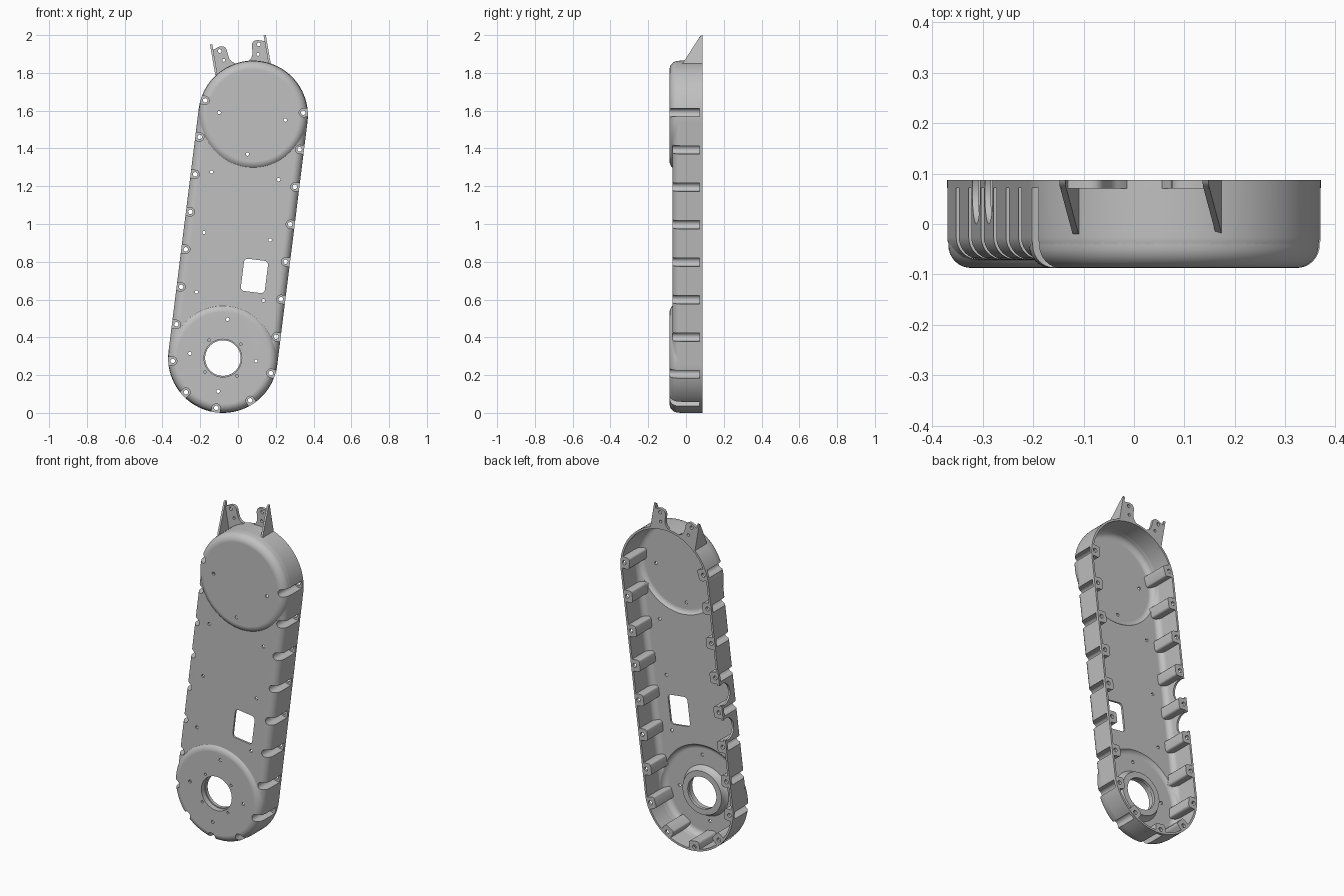
import bpy, bmesh, math
from mathutils import Vector

old = bpy.data.objects.get("Cube")
if old:
    bpy.data.objects.remove(old, do_unlink=True)

# Main layout: two round ends joined by a tilted straight body
LOW, HIGH = Vector((-0.08, 0.29)), Vector((0.08, 1.575))
R, WALL, BACK = 0.29, 0.012, 0.087
PLATE, DISC, FILLET = -0.071, -0.087, 0.045
LENGTH = (HIGH - LOW).length
ALONG = (HIGH - LOW) / LENGTH
SIDE = Vector((ALONG.y, -ALONG.x))

paint = bpy.data.materials.new("casting grey")
paint.use_nodes = True
GREY = (0.53, 0.53, 0.53, 1)
paint.diffuse_color = GREY
paint.node_tree.nodes["Principled BSDF"].inputs["Base Color"].default_value = GREY


def finish_mesh(name, bm):
    bmesh.ops.recalc_face_normals(bm, faces=bm.faces)
    mesh = bpy.data.meshes.new(name)
    bm.to_mesh(mesh)
    bm.free()
    mesh.materials.append(paint)
    obj = bpy.data.objects.new(name, mesh)
    bpy.context.collection.objects.link(obj)
    return obj


def add_loft(bm, rings):
    loops = [[bm.verts.new(p) for p in ring] for ring in rings]
    for a, b in zip(loops, loops[1:]):
        for i in range(len(a)):
            j = (i + 1) % len(a)
            bm.faces.new((a[i], a[j], b[j], b[i]))
    bm.faces.new(loops[0])
    bm.faces.new(loops[-1])


def rounded_case(name, shapes, front, back, radius, fillet):
    """Pills or discs with a filleted front edge."""
    bm = bmesh.new()
    for c0, c1 in shapes:
        profile = [(radius, back)]
        for k in range(9):
            a = math.pi / 2 * k / 8
            profile.append((radius - fillet * (1 - math.cos(a)),
                            front + fillet * (1 - math.sin(a))))
        rings = []
        for r, y in profile:
            ring = []
            for c, start in ((c1, 0), (c0, math.pi)):
                for k in range(49):
                    if c0 == c1 and k == 48:
                        continue
                    a = start + math.pi * k / 48
                    p = c + r * (math.cos(a) * SIDE + math.sin(a) * ALONG)
                    ring.append((p.x, y, p.y))
            rings.append(ring)
        add_loft(bm, rings)
    return finish_mesh(name, bm)


def front_frame(a, b, c):
    return Vector((a, c, b))


def prisms(name, items):
    """Extruded outlines: each item is (points, low, high, frame)."""
    bm = bmesh.new()
    for pts, lo, hi, frame in items:
        add_loft(bm, [[frame(a, b, c) for a, b in pts] for c in (lo, hi)])
    return finish_mesh(name, bm)


def circle(cx, cy, r, n=20):
    return [(cx + r * math.cos(2 * math.pi * k / n),
             cy + r * math.sin(2 * math.pi * k / n)) for k in range(n)]


def boolean(target, tool, op="DIFFERENCE"):
    mod = target.modifiers.new("cut", "BOOLEAN")
    mod.operation, mod.object, mod.solver = op, tool, "MANIFOLD"
    bpy.context.view_layer.objects.active = target
    bpy.ops.object.modifier_apply(modifier=mod.name)


# Bolt positions around the rim
sites = [LOW + ALONG * (1.347 - 0.2 * k) + SIDE * s * R
         for s, n in ((-1, 8), (1, 7)) for k in range(n)]
sites += [Vector(p) for p in ((-0.275, 0.11), (-0.115, 0.03), (0.065, 0.065), (0.175, 0.21))]
bolts = []
for p in sites:
    t = min(max((p - LOW).dot(ALONG), 0), LENGTH)
    axis = LOW + ALONG * t
    out = (p - axis).normalized()
    bolts.append((axis + out * (R - 0.024), out))


def place(centre, out, pts):
    across = Vector((-out.y, out.x))
    return [tuple(centre + across * a + out * b) for a, b in pts]


# Outlines open outward: a round-ended pocket and the boxier boss behind it
POCKET = [(0.022 * math.cos(math.pi * k / 12), -0.022 * math.sin(math.pi * k / 12))
          for k in range(13)] + [(-0.022, 0.09), (0.022, 0.09)]
half = [(0.036, 0.09), (0.034, -0.018), (0.031, -0.028), (0.023, -0.034)]
BOSS = half + [(-a, b) for a, b in reversed(half)]

ends = ((LOW, LOW), (HIGH, HIGH))

# Inner cavity, leaving raised bosses behind the bolt pockets
cavity = rounded_case("cavity_cutter", ((LOW, HIGH),), PLATE + WALL, 0.12, R - WALL, FILLET - WALL)
cavity_discs = rounded_case("cavity_disc_cutter", ends, DISC + WALL, 0.05, R - WALL - 0.002, FILLET - WALL)
bosses = prisms("boss_cutter", [(place(c, o, BOSS), -0.2, 0.2, front_frame) for c, o in bolts])
boolean(cavity, cavity_discs, "UNION")
boolean(cavity, bosses)

# Outer case with raised round faces
case = rounded_case("chain_case", ((LOW, HIGH),), PLATE, BACK, R, FILLET)
discs = rounded_case("raised_discs", ends, DISC, 0.05, R - 0.002, FILLET)
boolean(case, discs, "UNION")
boolean(case, cavity)
pockets = prisms("pocket_cutter", [(place(c, o, POCKET), -0.2, 0.071, front_frame) for c, o in bolts])
boolean(case, pockets)

# Flared collar around the shaft opening
bm = bmesh.new()
add_loft(bm, [[(x, y, z) for x, z in circle(LOW.x, LOW.y, r, 64)]
              for r, y in ((0.15, -0.08), (0.147, -0.073), (0.138, -0.064), (0.132, -0.052), (0.128, -0.036))])
collar = finish_mesh("collar_tool", bm)
boolean(case, collar, "UNION")

# Window, shaft opening and all round holes
window = []
for i, (sx, sy) in enumerate(((1, 1), (-1, 1), (-1, -1), (1, -1))):
    for k in range(7):
        a = math.pi / 2 * (i + k / 6)
        p = (Vector((0.087, 0.725)) + SIDE * (sx * 0.044 + 0.02 * math.cos(a))
             + ALONG * (sy * 0.066 + 0.02 * math.sin(a)))
        window.append(tuple(p))
outlines = [window, circle(LOW.x, LOW.y, 0.094, 64)]
outlines += [circle(c.x, c.y, 0.012) for c, o in bolts]
for x, z in ((-0.1, 1.59), (0.25, 1.55), (0.05, 1.37), (-0.14, 1.275), (0.215, 1.235),
             (-0.18, 0.955), (0.17, 0.915), (-0.22, 0.64), (0.135, 0.595),
             (-0.055, 0.495), (-0.255, 0.315), (0.095, 0.275), (-0.105, 0.115)):
    outlines.append(circle(x, z, 0.009))
holes = prisms("hole_cutter", [(o, -0.2, 0.2, front_frame) for o in outlines])
boolean(case, holes)

# Blind screw holes and a shallow counterbore around the shaft opening
blind = [circle(LOW.x, LOW.y, 0.1, 64)]
for k in range(4):
    a = math.radians(38 + 90 * k)
    blind.append(circle(LOW.x + 0.12 * math.cos(a), LOW.y + 0.12 * math.sin(a), 0.007))
blind_holes = prisms("blind_hole_cutter", [(o, -0.2, -0.055, front_frame) for o in blind])
boolean(case, blind_holes)


# Two round notches in the right wall
def wall_frame(a, b, c):
    p = LOW + ALONG * a + SIDE * c
    return Vector((p.x, b, p.y))


notches = prisms("notch_cutter", [(circle(t, 0.062, 0.062, 40), -0.4, -0.2, wall_frame)
                                  for t in (0.447, 0.647)])
boolean(case, notches)

# Mirrored mounting ears on a tilted axis
EAR, EAR_X, EAR_UP = Vector((0.0125, 1.9)), Vector((0.985, 0.17)), Vector((-0.17, 0.985))


def ear_frame(s):
    def frame(w, h, y):
        p = EAR + EAR_X * s * w + EAR_UP * h
        return Vector((p.x, y, p.y))
    return frame


plate = [(0.148, -0.1), (0.148, 0.066), (0.137, 0.046), (0.12, 0.052), (0.1, 0.058), (0.083, 0.056),
         (0.072, 0.047), (0.067, 0.032), (0.066, 0.01), (0.062, -0.015), (0.052, -0.032),
         (0.035, -0.044), (0.03, -0.1)]
gusset = [(BACK, 0.076), (BACK, -0.15), (-0.02, -0.15), (-0.02, -0.08), (0.075, 0.07)]
frames = [ear_frame(s) for s in (1, -1)]
ear_plates = prisms("ear_plates", [(plate, 0.07, BACK, f) for f in frames])
ear_gussets = prisms("ear_gussets", [
    (gusset, 0.138, 0.15, lambda y, h, w, f=f: f(w, h, y)) for f in frames])
ear_holes = prisms("ear_hole_cutter", [(circle(w, h, r), 0, 0.2, f) for f in frames
                                       for w, h, r in ((0.105, 0.034, 0.01), (0.092, -0.018, 0.008))])
boolean(ear_plates, ear_holes)
for part in (ear_plates, ear_gussets):
    boolean(part, cavity)

# Remove tools and shade
for tool in (cavity, cavity_discs, bosses, discs, pockets, collar, holes, blind_holes, notches, ear_holes):
    bpy.data.objects.remove(tool, do_unlink=True)
for part in (case, ear_plates, ear_gussets):
    bpy.ops.object.select_all(action="DESELECT")
    part.select_set(True)
    bpy.context.view_layer.objects.active = part
    bpy.ops.object.shade_smooth_by_angle(angle=math.radians(52))
    weighted = part.modifiers.new("even_shading", "WEIGHTED_NORMAL")
    weighted.keep_sharp = True
